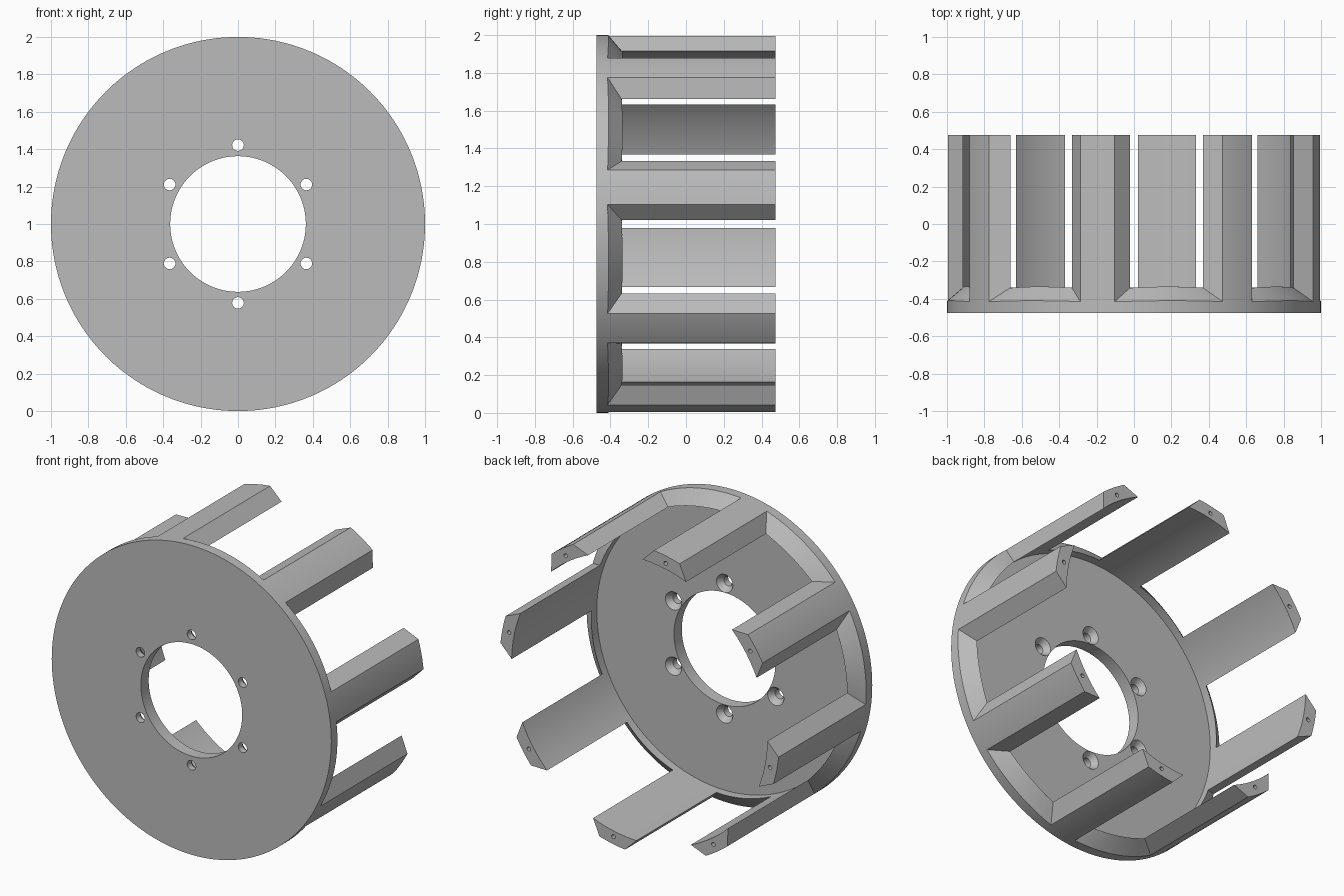
import bpy, bmesh
from math import radians, sin, cos, pi
from mathutils import Matrix

cube = bpy.data.objects.get("Cube")
if cube:
    bpy.data.objects.remove(cube)

FRONT, BACK, FLOOR = -0.475, 0.475, -0.395
OUTER, INNER, BORE = 1.0, 0.915, 0.3625
FINGERS, FIRST = 8, 11.3

metal = bpy.data.materials.new("plain grey")
metal.use_nodes = True
grey = (0.5, 0.5, 0.5, 1)
metal.diffuse_color = grey
metal.node_tree.nodes["Principled BSDF"].inputs["Base Color"].default_value = grey


def at(r, a, y):
    """Point at radius r and angle a around the hub axis."""
    return (r * cos(a), y, 1 + r * sin(a))


def finish(bm, name):
    bmesh.ops.recalc_face_normals(bm, faces=bm.faces)
    mesh = bpy.data.meshes.new(name)
    bm.to_mesh(mesh)
    bm.free()
    mesh.materials.append(metal)
    obj = bpy.data.objects.new(name, mesh)
    bpy.context.collection.objects.link(obj)
    return obj


def skin(bm, rings, closed):
    """Join neighbouring rings of points with quads."""
    rows = [[bm.verts.new(p) for p in ring] for ring in rings]
    k = len(rows[0])
    pairs = list(zip(rows, rows[1:] + rows[:1])) if closed else list(zip(rows, rows[1:]))
    for a, b in pairs:
        for j in range(k):
            bm.faces.new((a[j], a[(j + 1) % k], b[(j + 1) % k], b[j]))
    if not closed:
        bm.faces.new(rows[0])
        bm.faces.new(rows[-1])


def drill(bm, r, a, y0, y1, r0, r1, sides=24):
    """Round or tapered pin along the hub axis."""
    spot = Matrix.Translation(at(r, a, (y0 + y1) / 2)) @ Matrix.Rotation(-pi / 2, 4, "X")
    bmesh.ops.create_cone(bm, cap_ends=True, segments=sides, radius1=r0,
                          radius2=r1, depth=y1 - y0, matrix=spot)


# Drum: a plate with a centre bore and a thin outer wall
profile = [(BORE, FRONT), (OUTER, FRONT), (OUTER, BACK),
           (INNER, BACK), (INNER, FLOOR), (BORE, FLOOR)]
bm = bmesh.new()
N = 160
skin(bm, [[at(r, 2 * pi * i / N, y) for r, y in profile] for i in range(N)], True)
drum = finish(bm, "fingered_drum")

# Slots between the fingers, flaring outward on the sides and the floor
bm = bmesh.new()
for k in range(FINGERS):
    mid = radians(FIRST + 22.5 + 45 * k)
    rings = []
    for i in range(17):
        t = i / 8 - 1
        ring = []
        for r, top in ((0.83, False), (1.085, False), (1.085, True), (0.83, True)):
            f = (r - INNER) / (OUTER - INNER)
            half = radians(11.2 + 4.8 * f)
            ring.append(at(r, mid + t * half, 0.6 if top else -0.335 - 0.075 * f))
        rings.append(ring)
    skin(bm, rings, False)
slots = finish(bm, "slot_cutter")

# Six screw holes and one small hole in each finger tip
bm = bmesh.new()
for k in range(6):
    drill(bm, 0.422, radians(90 + 60 * k), -0.6, -0.3, 0.031, 0.031)
for k in range(FINGERS):
    drill(bm, 0.952, radians(FIRST + 45 * k), 0.35, 0.6, 0.013, 0.013, 16)
holes = finish(bm, "hole_cutter")

# Countersinks on the inside of the plate
bm = bmesh.new()
for k in range(6):
    drill(bm, 0.422, radians(90 + 60 * k), -0.435, -0.385, 0.029, 0.066)
sinks = finish(bm, "countersink_cutter")

bpy.context.view_layer.objects.active = drum
drum.select_set(True)
for cutter in (slots, holes, sinks):
    mod = drum.modifiers.new(cutter.name, "BOOLEAN")
    mod.operation, mod.solver, mod.object = "DIFFERENCE", "EXACT", cutter
    bpy.ops.object.modifier_apply(modifier=mod.name)
    bpy.data.objects.remove(cutter)

bpy.ops.object.shade_smooth_by_angle(angle=radians(25))
